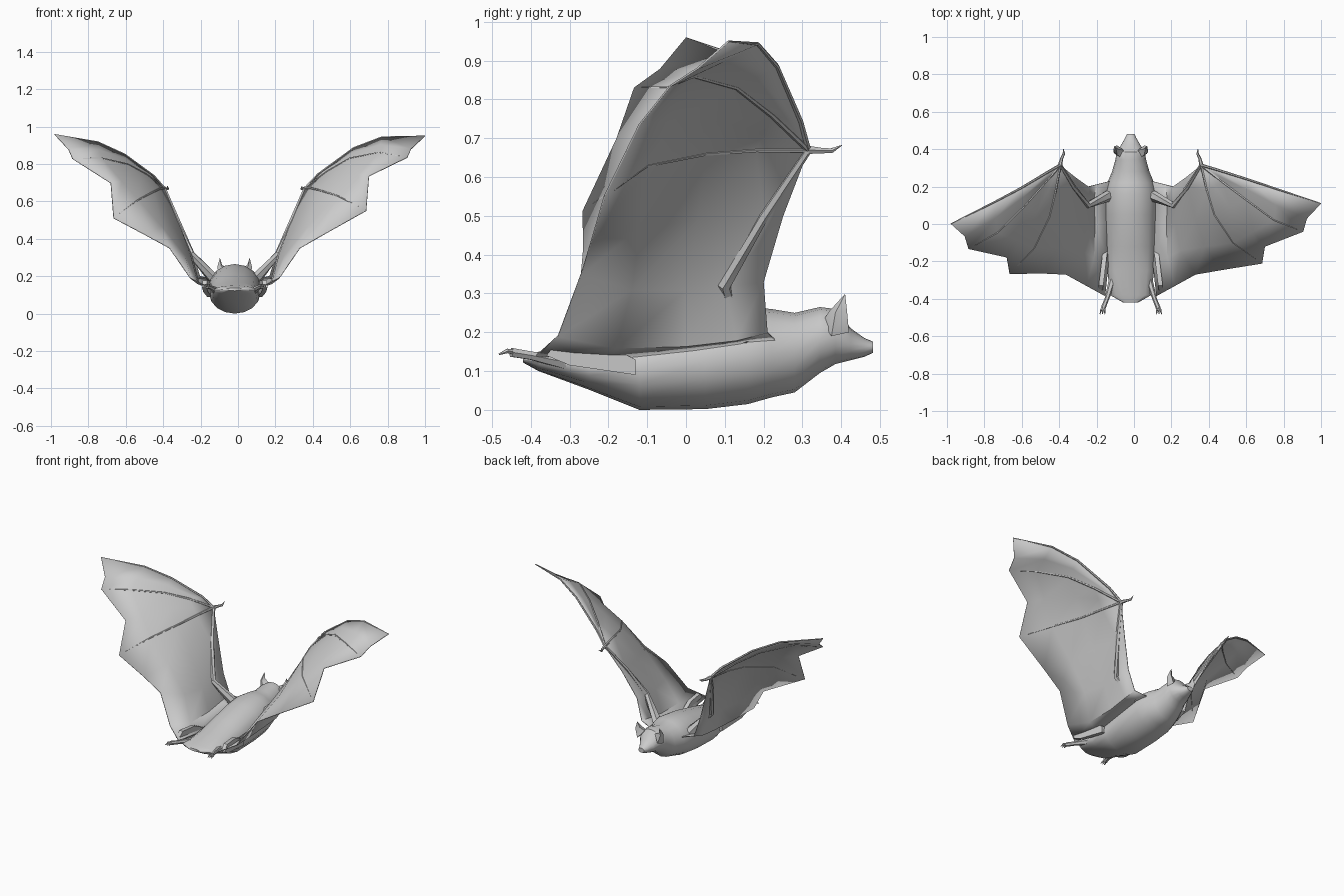
import bpy, bmesh, math
from mathutils import Vector

CX = -0.0175  # body axis


def make(name, verts, faces, angle=40):
    me = bpy.data.meshes.new(name)
    me.from_pydata([tuple(v) for v in verts], [], faces)
    bm = bmesh.new()
    bm.from_mesh(me)
    bmesh.ops.remove_doubles(bm, verts=bm.verts, dist=0.0005)
    bmesh.ops.recalc_face_normals(bm, faces=bm.faces)
    bm.to_mesh(me)
    bm.free()
    ob = bpy.data.objects.new(name, me)
    bpy.context.collection.objects.link(ob)
    bpy.ops.object.select_all(action='DESELECT')
    ob.select_set(True)
    bpy.context.view_layer.objects.active = ob
    bpy.ops.object.shade_smooth_by_angle(angle=math.radians(angle))
    return ob


def loft(name, rings):
    n = len(rings[0])
    verts = [v for r in rings for v in r]
    faces = [(i * n + j, i * n + (j + 1) % n, (i + 1) * n + (j + 1) % n, (i + 1) * n + j)
             for i in range(len(rings) - 1) for j in range(n)]
    faces += [tuple(range(n)), tuple(range(len(verts) - n, len(verts)))]
    return make(name, verts, faces)


def tube(name, pts, radii, n=6):
    pts = [Vector(p) for p in pts]
    rings = []
    for i, p in enumerate(pts):
        d = pts[min(i + 1, len(pts) - 1)] - pts[max(i - 1, 0)]
        q = d.to_track_quat('Z', 'Y')
        rings.append([p + q @ Vector((math.cos(a), math.sin(a), 0)) * radii[i]
                      for a in (2 * math.pi * k / n for k in range(n))])
    return loft(name, rings)


def place(p, side):
    # right side as given; left is mirrored and swept slightly back and down
    x, y, z = p
    if side > 0:
        return Vector(p)
    o = max(0, x - 0.36)
    s = min(1, o / 0.3)
    return Vector((2 * CX - x + 0.055 * s, y - 0.17 * o,
                   z + s * (-0.04 + 0.15 * max(0, x - 0.68))))


# Body and head: rings of (y, bottom, top, half width)
stations = [(-0.42, 0.122, 0.138, 0.04), (-0.38, 0.10, 0.15, 0.11), (-0.25, 0.052, 0.17, 0.125),
            (-0.12, 0.0, 0.21, 0.135), (0.05, 0.002, 0.25, 0.14), (0.16, 0.015, 0.265, 0.14),
            (0.22, 0.032, 0.26, 0.125), (0.28, 0.045, 0.25, 0.10), (0.345, 0.095, 0.265, 0.082),
            (0.385, 0.118, 0.26, 0.075), (0.425, 0.128, 0.21, 0.05), (0.46, 0.137, 0.185, 0.03),
            (0.482, 0.147, 0.176, 0.02)]
loft("body", [[(CX + rx * math.cos(a), y, (lo + hi) / 2 + (hi - lo) / 2 * math.sin(a))
               for a in (2 * math.pi * k / 16 for k in range(16))] for y, lo, hi, rx in stations])

# Wing layout (right side)
wrist = (0.36, 0.315, 0.67)
lead = [wrist, (0.43, 0.295, 0.745), (0.62, 0.235, 0.885), (0.77, 0.185, 0.943), (1.0, 0.11, 0.95)]
ring_f = [wrist, (0.48, 0.22, 0.76), (0.60, 0.13, 0.83), (0.75, 0.02, 0.86), (0.905, -0.04, 0.835)]
little = [wrist, (0.39, 0.18, 0.67), (0.43, 0.05, 0.66), (0.53, -0.10, 0.63), (0.685, -0.21, 0.55)]
fore = [(0.28, 0.25, 0.50), (0.29, 0.20, 0.50), (0.33, 0.03, 0.49), (0.38, -0.12, 0.47), (0.47, -0.245, 0.43)]
elbow = [(0.21, 0.20, 0.33), (0.215, 0.10, 0.32), (0.22, 0.0, 0.31), (0.25, -0.14, 0.31), (0.33, -0.27, 0.35)]
armpit = [(0.17, 0.21, 0.20), (0.18, 0.13, 0.18), (0.175, 0.0, 0.165), (0.18, -0.18, 0.16), (0.22, -0.33, 0.19)]
flank = [(0.09, 0.23, 0.18), (0.10, 0.14, 0.17), (0.10, 0.0, 0.15), (0.10, -0.20, 0.13), (0.12, -0.385, 0.14)]


def between(a, b, notch):
    return [tuple((Vector(p) + Vector(q)) / 2) for p, q in zip(a[:-1], b[:-1])] + [notch]


rows = [lead, between(lead, ring_f, (0.925, 0.03, 0.88)), ring_f,
        between(ring_f, little, (0.70, -0.12, 0.735)), little, fore, elbow, armpit, flank]

for side, tag in ((1, "right"), (-1, "left")):
    # Wing membrane
    verts = [place(p, side) for r in rows for p in r]
    faces = [(i * 5 + j, i * 5 + j + 1, i * 5 + j + 6, i * 5 + j + 5)
             for i in range(len(rows) - 1) for j in range(4)]
    wing = make(tag + "_wing_membrane", verts, faces, 35)
    mod = wing.modifiers.new("thickness", 'SOLIDIFY')
    mod.thickness = 0.005
    mod.offset = 0

    # Arm, finger bones and thumb claw
    P = lambda pts: [place(p, side) for p in pts]
    tube(tag + "_arm", P([(0.10, 0.15, 0.19), elbow[1], fore[1], wrist]), [0.03, 0.018, 0.014, 0.01])
    for label, pts in (("long", lead), ("ring", ring_f), ("little", little)):
        tube(f"{tag}_{label}_finger", P(pts), [0.008, 0.007, 0.006, 0.005, 0.002])
    tube(tag + "_thumb", P([wrist, (0.352, 0.35, 0.668), (0.34, 0.375, 0.668), (0.342, 0.402, 0.682)]),
         [0.012, 0.008, 0.007, 0.001])

    # Thigh flap beside the body
    prof = [(-0.36, 0.14), (-0.33, 0.178), (-0.22, 0.175), (-0.13, 0.13), (-0.13, 0.09), (-0.30, 0.115)]
    loft(tag + "_thigh", [[place((x0 - 0.12 * (y + 0.13), y, z), side) for y, z in prof]
                          for x0 in (0.105, 0.13)])

    # Leg, foot and toes
    tube(tag + "_leg", P([(0.08, -0.30, 0.12), (0.11, -0.40, 0.14), (0.13, -0.45, 0.148)]),
         [0.02, 0.012, 0.013])
    for k in (-1, 0, 1):
        tube(f"{tag}_toe_{k + 2}", P([(0.128, -0.44, 0.148), (0.132 + 0.01 * k, -0.46, 0.152),
                                      (0.134 + 0.013 * k, -0.482, 0.143)]), [0.007, 0.006, 0.002], 5)

    # Pointed ear
    ear = [(0.03, 0.35, 0.225), (0.068, 0.375, 0.19), (0.055, 0.42, 0.20), (0.02, 0.395, 0.245),
           (0.055, 0.37, 0.255), (0.075, 0.385, 0.25), (0.072, 0.415, 0.255), (0.05, 0.40, 0.26),
           (0.062, 0.41, 0.299)]
    sides = [(i, (i + 1) % 4, 4 + (i + 1) % 4, 4 + i) for i in range(4)]
    tips = [(4 + i, 4 + (i + 1) % 4, 8) for i in range(4)]
    make(tag + "_ear", P(ear), sides + tips + [(0, 1, 2, 3)])
